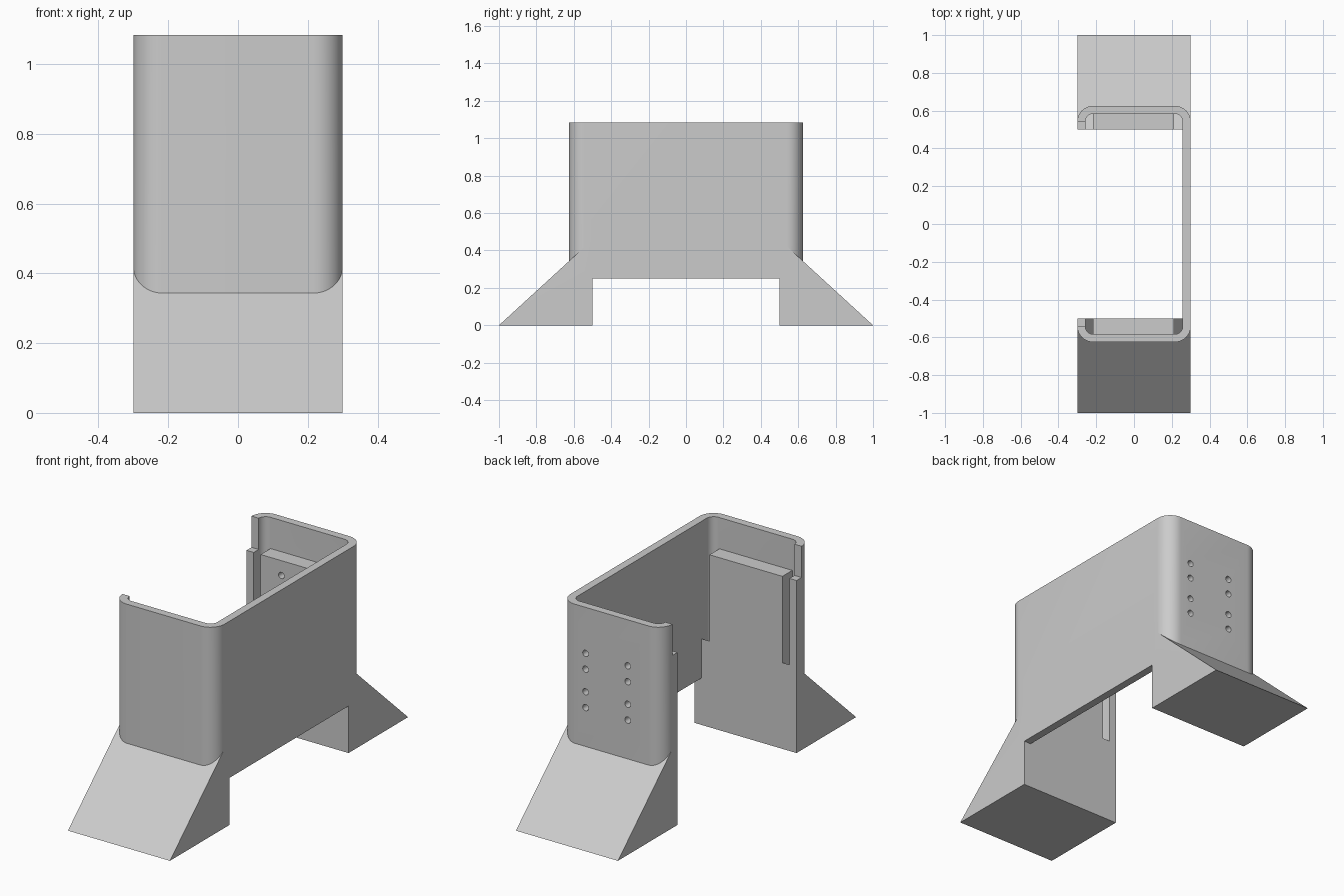
import bpy, bmesh, math
from mathutils import Vector

cube = bpy.data.objects.get("Cube")
if cube:
    bpy.data.objects.remove(cube, do_unlink=True)

grey = bpy.data.materials.new("plain grey")
grey.use_nodes = True
GREY = (0.6, 0.6, 0.6, 1)
grey.diffuse_color = GREY
grey.node_tree.nodes["Principled BSDF"].inputs["Base Color"].default_value = GREY

HALF_W, HALF_L = 0.3, 0.625      # outer half sizes of the sleeve
WALL, RADIUS = 0.042, 0.083      # sheet thickness and outer corner radius
FOOT_Y, TOP, LIP, UNDER = 0.5, 1.083, 0.917, 0.25


def prism(name, points, direction):
    """Extrude a closed outline of 3D points along a direction."""
    bm = bmesh.new()
    face = bm.faces.new([bm.verts.new(p) for p in points])
    ext = bmesh.ops.extrude_face_region(bm, geom=[face])["geom"]
    bmesh.ops.translate(bm, vec=Vector(direction),
                        verts=[v for v in ext if isinstance(v, bmesh.types.BMVert)])
    bmesh.ops.recalc_face_normals(bm, faces=bm.faces)
    mesh = bpy.data.meshes.new(name)
    bm.to_mesh(mesh)
    bm.free()
    mesh.materials.append(grey)
    obj = bpy.data.objects.new(name, mesh)
    bpy.context.collection.objects.link(obj)
    return obj


def box(name, x0, x1, y0, y1, z0, z1):
    return prism(name, [(x0, y0, z0), (x1, y0, z0), (x1, y1, z0), (x0, y1, z0)],
                 (0, 0, z1 - z0))


def combine(target, tool, operation):
    """Apply an exact boolean and discard the tool."""
    tool.hide_render = True
    bpy.context.view_layer.objects.active = target
    mod = target.modifiers.new(operation.lower(), "BOOLEAN")
    mod.operation, mod.solver, mod.object = operation, "EXACT", tool
    bpy.ops.object.modifier_apply(modifier=mod.name)
    bpy.data.objects.remove(tool, do_unlink=True)


def sleeve_line(inset):
    """C-shaped path with rounded corners, open on the -x side."""
    w, l, r = HALF_W - inset, HALF_L - inset, RADIUS - inset
    path = [(-w, -FOOT_Y)]
    for sx, sy, start in ((-1, -1, 180), (1, -1, 270), (1, 1, 0), (-1, 1, 90)):
        for i in range(13):
            a = math.radians(start + 90 * i / 12)
            path.append((sx * (w - r) + r * math.cos(a), sy * (l - r) + r * math.sin(a)))
    return path + [(-w, FOOT_Y)]


# Bent sheet sleeve with its return lips stepped back near the top
outline = sleeve_line(0) + sleeve_line(WALL)[::-1]
bracket = prism("bracket", [(x, y, UNDER) for x, y in outline], (0, 0, TOP - UNDER))
lip_end = HALF_L - RADIUS
combine(bracket, box("lip_notch", -0.4, -0.24, -lip_end, lip_end, LIP, 1.2), "DIFFERENCE")

# Sloped feet and inner mounting blocks at both ends
for side, end in ((-1, "front"), (1, "back")):
    foot = prism(end + "_foot", [(-HALF_W, side * y, z) for y, z in
                                 ((1, 0), (FOOT_Y, 0), (FOOT_Y, 0.458))],
                 (2 * HALF_W, 0, 0))
    combine(bracket, foot, "UNION")
    y0, y1 = sorted((side * FOOT_Y, side * 0.605))
    combine(bracket, box(end + "_block", -0.217, 0.212, y0, y1, 0.3, LIP), "UNION")

# Screw holes through the back end
for x in (-0.095, 0.153):
    for z in (0.55, 0.634, 0.754, 0.838):
        ring = [(x + 0.017 * math.cos(math.tau * i / 20), 0.4,
                 z + 0.017 * math.sin(math.tau * i / 20)) for i in range(20)]
        combine(bracket, prism("screw_hole", ring, (0, 0.3, 0)), "DIFFERENCE")

# Smooth bends with crisp edges
bpy.ops.object.select_all(action="DESELECT")
bracket.select_set(True)
bpy.context.view_layer.objects.active = bracket
bpy.ops.object.shade_smooth_by_angle(angle=math.radians(30))
